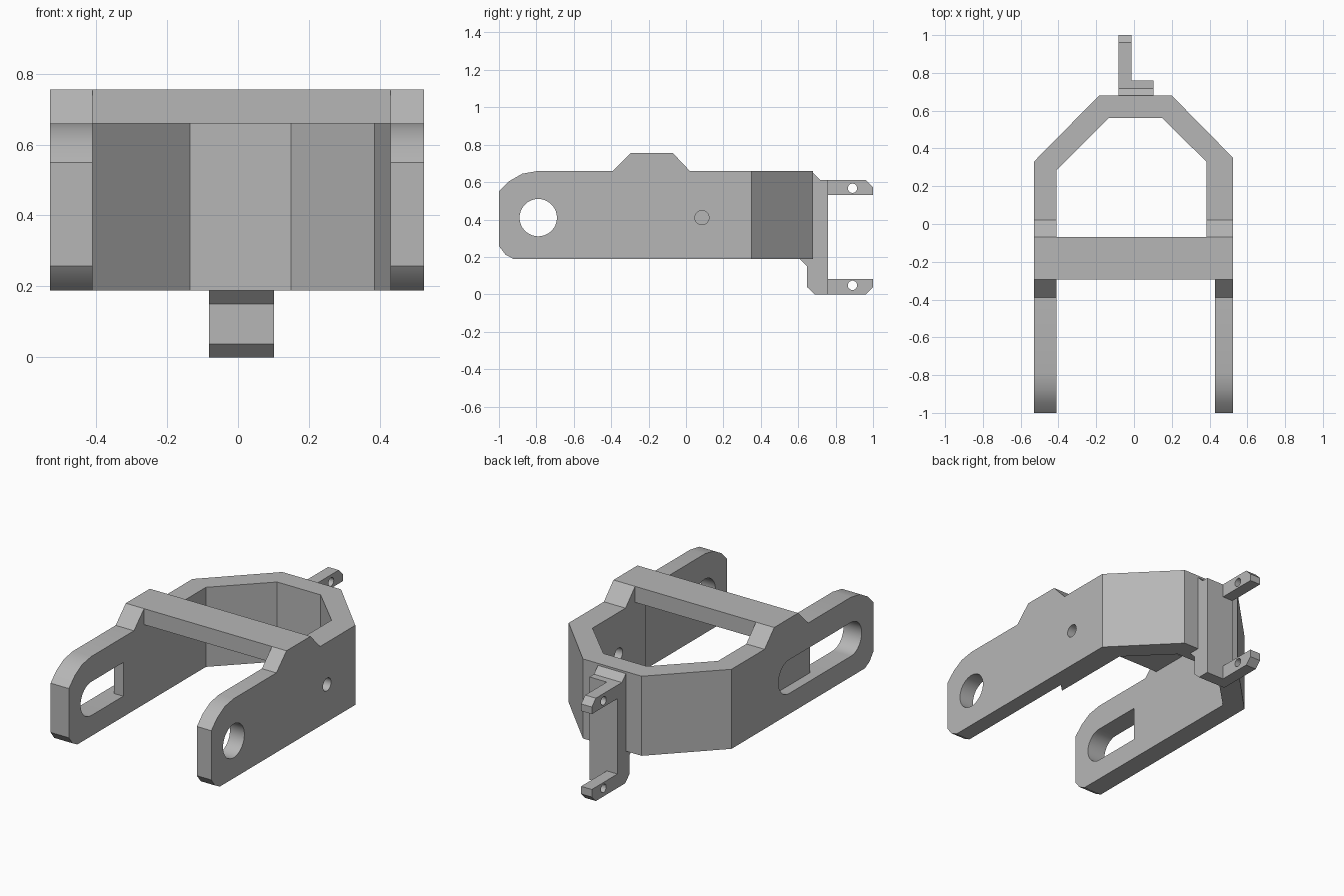
import bpy, bmesh, math
from mathutils import Vector

if "Cube" in bpy.data.objects:
    bpy.data.objects.remove(bpy.data.objects["Cube"], do_unlink=True)

grey = bpy.data.materials.new("plain grey")
grey.use_nodes = True
colour = (0.47, 0.47, 0.47, 1)
grey.diffuse_color = colour
grey.node_tree.nodes["Principled BSDF"].inputs["Base Color"].default_value = colour


def prism(name, points, axis, low, high):
    """Extrude a closed outline: (y, z) along x, or (x, y) along z."""
    place = (lambda a, b, d: (d, a, b)) if axis == "x" else (lambda a, b, d: (a, b, d))
    bm = bmesh.new()
    face = bm.faces.new([bm.verts.new(place(a, b, low)) for a, b in points])
    top = bmesh.ops.extrude_face_region(bm, geom=[face])["geom"]
    shift = Vector(place(0, 0, high - low))
    bmesh.ops.translate(bm, vec=shift, verts=[v for v in top if isinstance(v, bmesh.types.BMVert)])
    bmesh.ops.recalc_face_normals(bm, faces=bm.faces)
    mesh = bpy.data.meshes.new(name)
    bm.to_mesh(mesh)
    bm.free()
    mesh.materials.append(grey)
    obj = bpy.data.objects.new(name, mesh)
    bpy.context.collection.objects.link(obj)
    return obj


def combine(obj, tool, operation="DIFFERENCE"):
    """Apply a boolean and throw the tool away."""
    mod = obj.modifiers.new("bool", "BOOLEAN")
    mod.operation, mod.object, mod.solver = operation, tool, "EXACT"
    bpy.context.view_layer.update()
    graph = bpy.context.evaluated_depsgraph_get()
    mesh = bpy.data.meshes.new_from_object(obj.evaluated_get(graph))
    obj.modifiers.clear()
    obj.data = mesh
    bpy.data.objects.remove(tool, do_unlink=True)


def arc(cy, cz, radius, start, end, steps):
    angles = [math.radians(start + (end - start) * i / steps) for i in range(steps + 1)]
    return [(cy + radius * math.cos(a), cz + radius * math.sin(a)) for a in angles]


def cut(obj, outline, low, high):
    combine(obj, prism("cutter", outline, "x", low, high))


# Frame: the plan of arms and angled back, trimmed by the side outline
plan = [(-0.53, -1.1), (-0.53, 0.33), (-0.185, 0.68), (0.2, 0.68), (0.525, 0.35),
        (0.525, -1.1), (0.43, -1.1), (0.43, -0.125), (0.383, -0.17), (0.383, 0.33),
        (0.15, 0.56), (-0.135, 0.56), (-0.41, 0.285), (-0.41, -1.1)]
side = [(0.8, 0.188), (-0.92, 0.188), (-0.965, 0.212), (-1, 0.258),
        (-1, 0.55), (-0.945, 0.605), (-0.875, 0.645), (-0.79, 0.66),
        (-0.39, 0.66), (-0.295, 0.755), (-0.07, 0.755), (0.02, 0.66), (0.8, 0.66)]
frame = prism("frame", plan, "z", 0.05, 0.9)
combine(frame, prism("side_outline", side, "x", -0.7, 0.7), "INTERSECT")

# Round hole and small pin hole in the left arm
hole_y, hole_z, hole_r = -0.79, 0.41, 0.1
cut(frame, arc(hole_y, hole_z, hole_r, 0, 350, 35), 0.41, 0.6)
cut(frame, arc(0.085, hole_z, 0.038, 0, 345, 23), 0.3, 0.6)

# Right arm: through slot with a square end, and a longer outer pocket
front_end = arc(hole_y, hole_z, hole_r, 90, 270, 18)
cut(frame, front_end + [(-0.49, hole_z - hole_r), (-0.49, hole_z + hole_r)], -0.6, -0.35)
cut(frame, front_end + arc(-0.21, hole_z, hole_r, -90, 90, 18), -0.6, -0.47)

# Crossbar between the arm humps
prism("crossbar", [(-0.295, 0.66), (-0.07, 0.66), (-0.07, 0.755), (-0.295, 0.755)],
      "x", -0.41, 0.43)

# Rear mounting plate with its stepped foot
prism("rear_plate", [(0.68, 0.188), (0.68, 0.648), (0.718, 0.61), (0.76, 0.61), (0.76, 0),
                     (0.688, 0), (0.648, 0.038), (0.648, 0.15), (0.61, 0.188)],
      "x", -0.082, 0.102)

# Two drilled lugs on the plate
lugs = {
    "upper_lug": ([(0.76, 0.53), (1, 0.53), (1, 0.572), (0.962, 0.61), (0.76, 0.61)], 0.567),
    "lower_lug": ([(0.76, 0), (0.962, 0), (1, 0.038), (1, 0.083), (0.76, 0.083)], 0.048),
}
for name, (outline, z) in lugs.items():
    lug = prism(name, outline, "x", -0.082, -0.012)
    cut(lug, arc(0.89, z, 0.025, 0, 340, 17), -0.2, 0.1)

# Smooth curved faces, keep edges sharp
bpy.ops.object.select_all(action="DESELECT")
frame.select_set(True)
bpy.context.view_layer.objects.active = frame
bpy.ops.object.shade_smooth_by_angle(angle=math.radians(28))
